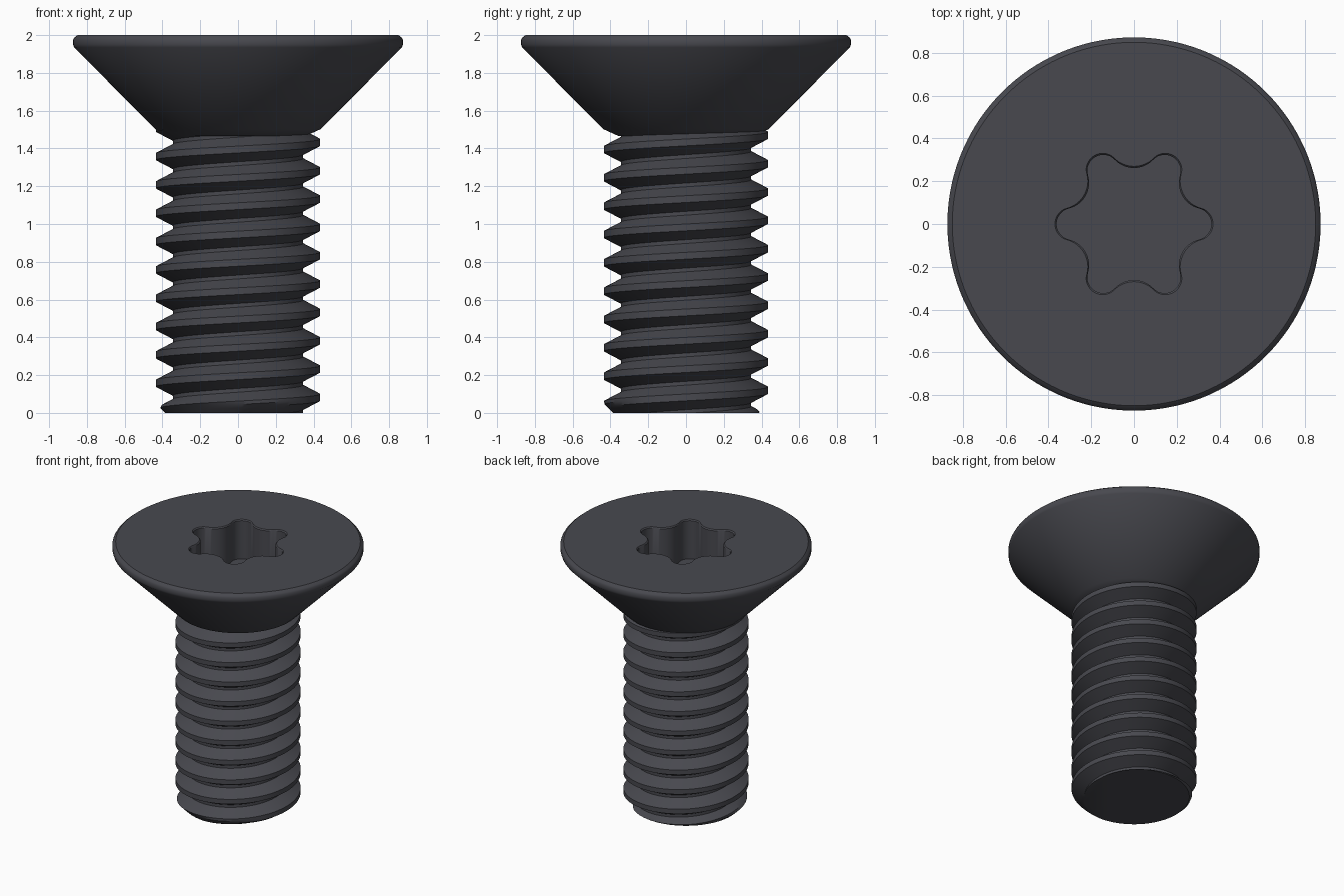
import bpy, bmesh
from math import sin, cos, pi, sqrt, atan2, radians

cube = bpy.data.objects.get("Cube")
if cube:
    bpy.data.objects.remove(cube, do_unlink=True)

# One dark metal colour
COLOUR = (0.065, 0.066, 0.078, 1.0)
metal = bpy.data.materials.new("dark_metal")
metal.use_nodes = True
metal.diffuse_color = COLOUR
metal.node_tree.nodes["Principled BSDF"].inputs["Base Color"].default_value = COLOUR


def finish(bm, name):
    bmesh.ops.remove_doubles(bm, verts=bm.verts, dist=0.0002)
    bmesh.ops.recalc_face_normals(bm, faces=bm.faces)
    mesh = bpy.data.meshes.new(name)
    bm.to_mesh(mesh)
    bm.free()
    mesh.materials.append(metal)
    obj = bpy.data.objects.new(name, mesh)
    bpy.context.collection.objects.link(obj)
    bpy.ops.object.select_all(action='DESELECT')
    obj.select_set(True)
    bpy.context.view_layer.objects.active = obj
    bpy.ops.object.shade_smooth_by_angle(angle=radians(30))
    return obj


# Six-lobed outline: convex lobe arcs tangent to concave valley arcs
LOBE_R, LOBE_C = 0.075, 0.287
VALLEY_R = 0.124
VALLEY_C = 0.262 + VALLEY_R
mix = LOBE_R / (LOBE_R + VALLEY_R)
tangent_x = LOBE_C + mix * (VALLEY_C * cos(pi / 6) - LOBE_C)
tangent_y = mix * VALLEY_C * sin(pi / 6)
TANGENT = atan2(tangent_y, tangent_x)


def star_radius(a):
    a = a % (pi / 3)
    a = min(a, pi / 3 - a)
    if a < TANGENT:
        return LOBE_C * cos(a) + sqrt(max(0, LOBE_R ** 2 - (LOBE_C * sin(a)) ** 2))
    b = pi / 6 - a
    return VALLEY_C * cos(b) - sqrt(max(0, VALLEY_R ** 2 - (VALLEY_C * sin(b)) ** 2))


# Countersunk head with its drive recess, lofted ring by ring
def build_head(n=240):
    outside = [(0.30, 1.467), (0.36, 1.467), (0.437, 1.502), (0.868, 1.935),
               (0.873, 1.95), (0.873, 1.975), (0.867, 1.986), (0.85, 2.0)]
    recess = [(0.008, 2.0), (0.0, 1.992), (0.0, 1.70)]
    angles = [2 * pi * i / n for i in range(n)]
    bm = bmesh.new()

    def ring(radius, z):
        return [bm.verts.new((radius(a) * cos(a), radius(a) * sin(a), z)) for a in angles]

    rings = [ring(lambda a: r, z) for r, z in outside]
    rings += [ring(lambda a: star_radius(a) + grow, z) for grow, z in recess]
    for low, high in zip(rings, rings[1:]):
        for i in range(n):
            k = (i + 1) % n
            bm.faces.new((low[i], low[k], high[k], high[i]))
    bm.faces.new(rings[0][::-1])
    bm.faces.new(rings[-1])
    return finish(bm, "countersunk_head")


# Right-hand thread profile
PITCH, START = 0.15, 0.082
ROOT, CREST = 0.345, 0.435
CREST_HALF, FLANK = 0.018, 0.047
TOP = 1.52


def thread_radius(z, a):
    d = (z - START) / PITCH - a / (2 * pi)
    d = abs(d - round(d)) * PITCH
    rise = min(1, max(0, (CREST_HALF + FLANK - d) / FLANK))
    # the chamfered tip trims the lowest turn
    return min(ROOT + (CREST - ROOT) * rise, 0.385 + z)


def build_shank(n=120):
    up = [CREST_HALF + FLANK * k / 3 for k in range(4)]
    offsets = [-CREST_HALF, 0] + up + [PITCH - u for u in up[:0:-1]]
    m = len(offsets)
    levels = [START + PITCH * t + o for t in range(-3, 12) for o in offsets]
    bm = bmesh.new()
    columns = []
    for i in range(n):
        a = 2 * pi * i / n
        column = []
        for level in levels:
            z = min(TOP, max(0, level + PITCH * i / n))
            r = thread_radius(z, a)
            column.append(bm.verts.new((r * cos(a), r * sin(a), z)))
        columns.append(column)
    # the last column joins the first one turn further up
    for i in range(n):
        left, right = columns[i], columns[(i + 1) % n]
        shift = m if i == n - 1 else 0
        for j in range(len(levels) - 1 - shift):
            quad = (left[j], right[j + shift], right[j + 1 + shift], left[j + 1])
            if max(v.co.z for v in quad) > 0 and min(v.co.z for v in quad) < TOP:
                bm.faces.new(quad)
    # flat end caps
    bm.faces.new([c[0] for c in columns][::-1])
    bm.faces.new([c[-1] for c in columns])
    bmesh.ops.remove_doubles(bm, verts=bm.verts, dist=0.0002)
    bmesh.ops.delete(bm, geom=[v for v in bm.verts if not v.link_faces], context='VERTS')
    return finish(bm, "threaded_shank")


build_head()
build_shank()
